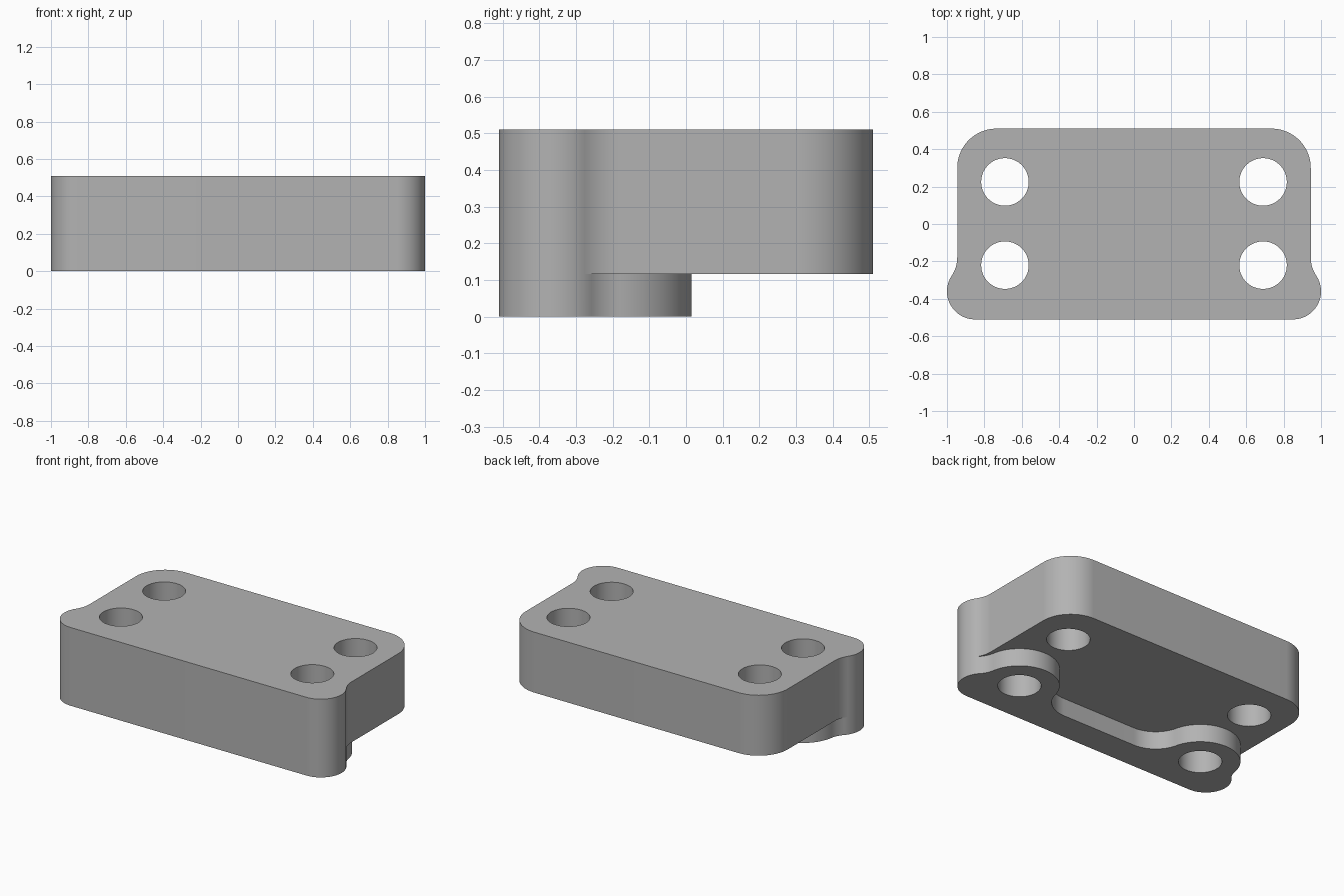
import bpy
import bmesh
from math import atan2, cos, sin, sqrt, pi, radians
from mathutils import Vector

cube = bpy.data.objects.get("Cube")
if cube:
    bpy.data.objects.remove(cube, do_unlink=True)

TOP, STEP = 0.51, 0.116
HALF_W, HALF_D = 0.945, 0.51

grey = bpy.data.materials.new("plain grey")
grey.use_nodes = True
colour = (0.45, 0.45, 0.45, 1)
grey.diffuse_color = colour
grey.node_tree.nodes["Principled BSDF"].inputs["Base Color"].default_value = colour


def arc(c, r, a0, a1):
    """Points along an arc, kept on a fixed angular grid between its ends."""
    grid = radians(3)
    lo, hi = min(a0, a1), max(a0, a1)
    inner = [k * grid for k in range(-120, 240) if lo + 0.005 < k * grid < hi - 0.005]
    angles = [lo] + inner + [hi]
    if a1 < a0:
        angles.reverse()
    return [c + r * Vector((cos(a), sin(a))) for a in angles]


def heading(a, b):
    d = b - a
    return atan2(d.y, d.x)


def fillet_centre(a, ra, b, rb):
    """Meeting point of two circles, on the right of the line from a to b."""
    d = b - a
    along = (ra * ra - rb * rb + d.length_squared) / (2 * d.length)
    u = d.normalized()
    return a + u * along + Vector((u.y, -u.x)) * sqrt(ra * ra - along * along)


def prism(name, outline, z0, z1):
    bm = bmesh.new()
    face = bm.faces.new([bm.verts.new((p.x, p.y, z0)) for p in outline])
    side = bmesh.ops.extrude_face_region(bm, geom=[face])["geom"]
    for v in side:
        if isinstance(v, bmesh.types.BMVert):
            v.co.z = z1
    bmesh.ops.recalc_face_normals(bm, faces=bm.faces)
    mesh = bpy.data.meshes.new(name)
    bm.to_mesh(mesh)
    bm.free()
    mesh.materials.append(grey)
    obj = bpy.data.objects.new(name, mesh)
    bpy.context.collection.objects.link(obj)
    return obj


def mirrored(half):
    return half + [Vector((-p.x, p.y)) for p in reversed(half)]


def combine(target, other, operation):
    mod = target.modifiers.new(operation, "BOOLEAN")
    mod.operation, mod.object, mod.solver = operation, other, "EXACT"
    bpy.context.view_layer.objects.active = target
    bpy.ops.object.modifier_apply(modifier=mod.name)
    bpy.data.objects.remove(other, do_unlink=True)


# Flared front corner shared by both levels
corner, corner_r = Vector((0.85, -0.36)), 0.15

# Main block: flared front corners, hollow fillets, rounded back corners
flare_r = 0.17
flare = Vector((HALF_W + flare_r, -0.18))
back_r = 0.21
back = Vector((HALF_W - back_r, HALF_D - back_r))
block = (arc(corner, corner_r, -pi / 2, heading(corner, flare))
         + arc(flare, flare_r, heading(flare, corner) % (2 * pi), pi)
         + arc(back, back_r, 0, pi / 2))
plate = prism("mounting_block", mirrored(block), STEP, TOP)

# Lower step: front strip with a round lobe about each front hole
hole, lobe_r = Vector((0.69, -0.22)), 0.235
outer_r, inner_r, strip_y = 0.15, 0.2, -0.32
outer = fillet_centre(corner, corner_r + outer_r, hole, lobe_r + outer_r)
rise = strip_y + inner_r - hole.y
inner = Vector((hole.x - sqrt((lobe_r + inner_r) ** 2 - rise ** 2), hole.y + rise))
foot = (arc(corner, corner_r, -pi / 2, heading(corner, outer))
        + arc(outer, outer_r, heading(outer, corner) % (2 * pi),
              heading(outer, hole) % (2 * pi))
        + arc(hole, lobe_r, heading(hole, outer), heading(hole, inner))
        + arc(inner, inner_r, heading(inner, hole), -pi / 2))
combine(plate, prism("front_step", mirrored(foot), 0, STEP), "UNION")

# Four through holes
for x in (-0.69, 0.69):
    for y in (-0.22, 0.225):
        ring = arc(Vector((x, y)), 0.127, 0, 2 * pi)[:-1]
        cutter = prism("hole_cutter", ring, -0.1, TOP + 0.1)
        cutter.hide_render = True
        combine(plate, cutter, "DIFFERENCE")

# Smooth curved walls, sharp rims
bpy.ops.object.select_all(action="DESELECT")
plate.select_set(True)
bpy.context.view_layer.objects.active = plate
bpy.ops.object.shade_smooth_by_angle(angle=radians(30))
